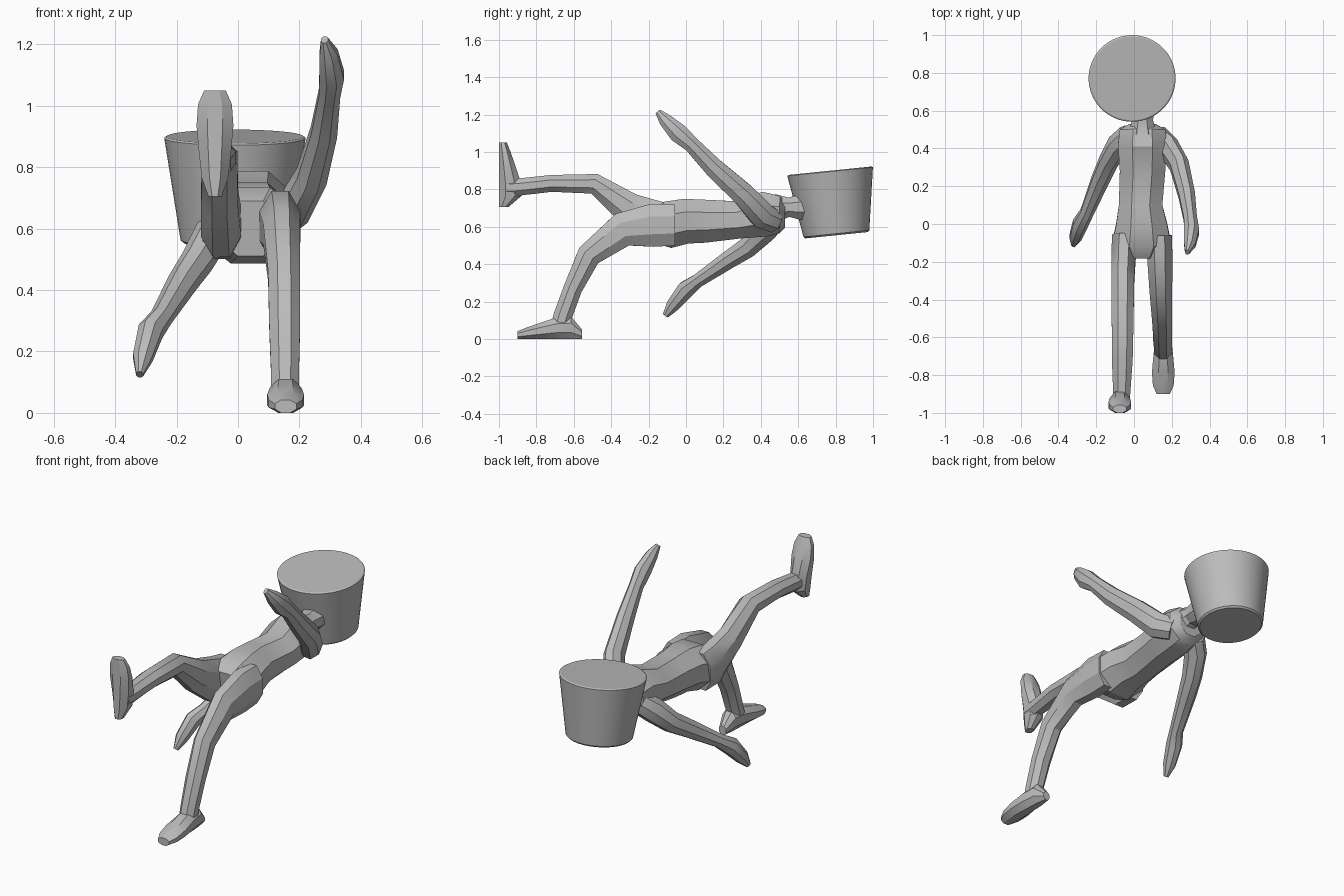
import bpy, bmesh, math
from mathutils import Vector

cube = bpy.data.objects.get("Cube")
if cube:
    bpy.data.objects.remove(cube, do_unlink=True)

grey = bpy.data.materials.new("plain_grey")
grey.use_nodes = True
grey.diffuse_color = (0.5, 0.5, 0.5, 1)
bsdf = grey.node_tree.nodes["Principled BSDF"]
bsdf.inputs["Base Color"].default_value = grey.diffuse_color
bsdf.inputs["Roughness"].default_value = 0.8


def loft(name, sections, sides=8, axis=None):
    """Skin rings given as (x, y, z, half width, half depth) along a path."""
    bm = bmesh.new()
    centres = [Vector(s[:3]) for s in sections]
    last = len(sections) - 1
    spread = 1 / math.cos(math.pi / sides)
    rings = []
    for i, (centre, s) in enumerate(zip(centres, sections)):
        if axis:
            along = Vector(axis)
        else:
            # bisect neighbouring segments so the tube keeps its width at bends
            steps = [centres[j + 1] - centres[j] for j in (i - 1, i) if 0 <= j < last]
            along = sum((d.normalized() for d in steps), Vector()).normalized()
        side = Vector((1, 0, 0))
        side = (side - along * side.dot(along)).normalized()
        depth = along.cross(side)
        ring = []
        for k in range(sides):
            a = 2 * math.pi * (k + 0.5) / sides
            offset = side * s[3] * math.cos(a) + depth * s[4] * math.sin(a)
            ring.append(bm.verts.new(centre + offset * spread))
        rings.append(ring)
    for lower, upper in zip(rings, rings[1:]):
        for k in range(sides):
            n = (k + 1) % sides
            bm.faces.new((lower[k], lower[n], upper[n], upper[k]))
    bm.faces.new(rings[0])
    bm.faces.new(rings[-1])
    bmesh.ops.recalc_face_normals(bm, faces=bm.faces)
    mesh = bpy.data.meshes.new(name)
    bm.to_mesh(mesh)
    bm.free()
    mesh.materials.append(grey)
    obj = bpy.data.objects.new(name, mesh)
    bpy.context.collection.objects.link(obj)
    bpy.ops.object.select_all(action="DESELECT")
    obj.select_set(True)
    bpy.context.view_layer.objects.active = obj
    bpy.ops.object.shade_smooth_by_angle(angle=math.radians(30))
    return obj


def foot(name, heel, forward, up):
    """Flat-soled shoe running from the heel to the toe."""
    profile = [(0, .05, .022), (.06, .12, .043), (.14, .115, .052),
               (.23, .085, .06), (.30, .06, .055), (.345, .042, .035)]
    rings = []
    for along, height, width in profile:
        c = Vector(heel) + Vector(forward) * along + Vector(up) * height / 2
        rings.append((*c, width, height / 2))
    loft(name, rings, axis=forward)


# Torso and neck
loft("torso", [
    (.045, .53, .665, .07, .07), (.045, .50, .665, .12, .10),
    (.045, .42, .668, .13, .12), (.045, .28, .637, .12, .10),
    (.035, .10, .63, .115, .115), (.04, 0, .63, .135, .12),
    (.04, -.10, .61, .155, .125), (.04, -.17, .60, .10, .09)])
loft("neck", [
    (.045, .48, .70, .075, .075), (.045, .55, .705, .055, .052),
    (.045, .60, .705, .065, .065), (.045, .66, .705, .065, .065)])

# Bucket-shaped head, slightly tilted, with softened rims
bottom, top = Vector((-.01, .805, .555)), Vector((-.01, .77, .90))
head = []
for t, r in ((0, .168), (.025, .177), (.95, .228), (.985, .23), (1, .222)):
    head.append((*bottom.lerp(top, t), r, r))
loft("head", head, sides=48, axis=(top - bottom).normalized())

# Legs: left one planted, right one kicking forward
loft("left_leg", [
    (.135, -.06, .61, .065, .11), (.137, -.18, .608, .067, .115),
    (.142, -.34, .585, .06, .092), (.15, -.52, .447, .052, .065),
    (.152, -.605, .27, .05, .05), (.153, -.66, .12, .045, .05),
    (.153, -.675, .06, .045, .05)])
loft("right_leg", [
    (-.05, -.06, .61, .065, .11), (-.055, -.16, .62, .065, .118),
    (-.06, -.31, .70, .06, .085), (-.06, -.49, .83, .058, .055),
    (-.062, -.72, .832, .055, .045), (-.065, -.90, .812, .045, .046),
    (-.065, -.96, .81, .04, .045)])
foot("left_foot", (.155, -.555, 0), (0, -1, 0), (0, 0, 1))
foot("right_foot", (-.075, -1, .705), (0, 0, 1), (0, 1, 0))

# Arms: left one raised, right one hanging
loft("left_arm", [
    (.12, .47, .63, .055, .06), (.18, .41, .66, .055, .07),
    (.24, .31, .77, .05, .062), (.28, .15, .915, .043, .052),
    (.298, .03, 1.04, .035, .042), (.305, -.04, 1.10, .04, .052),
    (.295, -.11, 1.17, .03, .036), (.282, -.15, 1.215, .012, .016)])
loft("right_arm", [
    (-.03, .47, .63, .055, .06), (-.085, .42, .58, .055, .065),
    (-.135, .33, .49, .05, .055), (-.18, .23, .425, .046, .048),
    (-.25, .06, .31, .035, .036), (-.285, 0, .265, .04, .047),
    (-.31, -.07, .18, .032, .036), (-.32, -.11, .125, .012, .016)])
